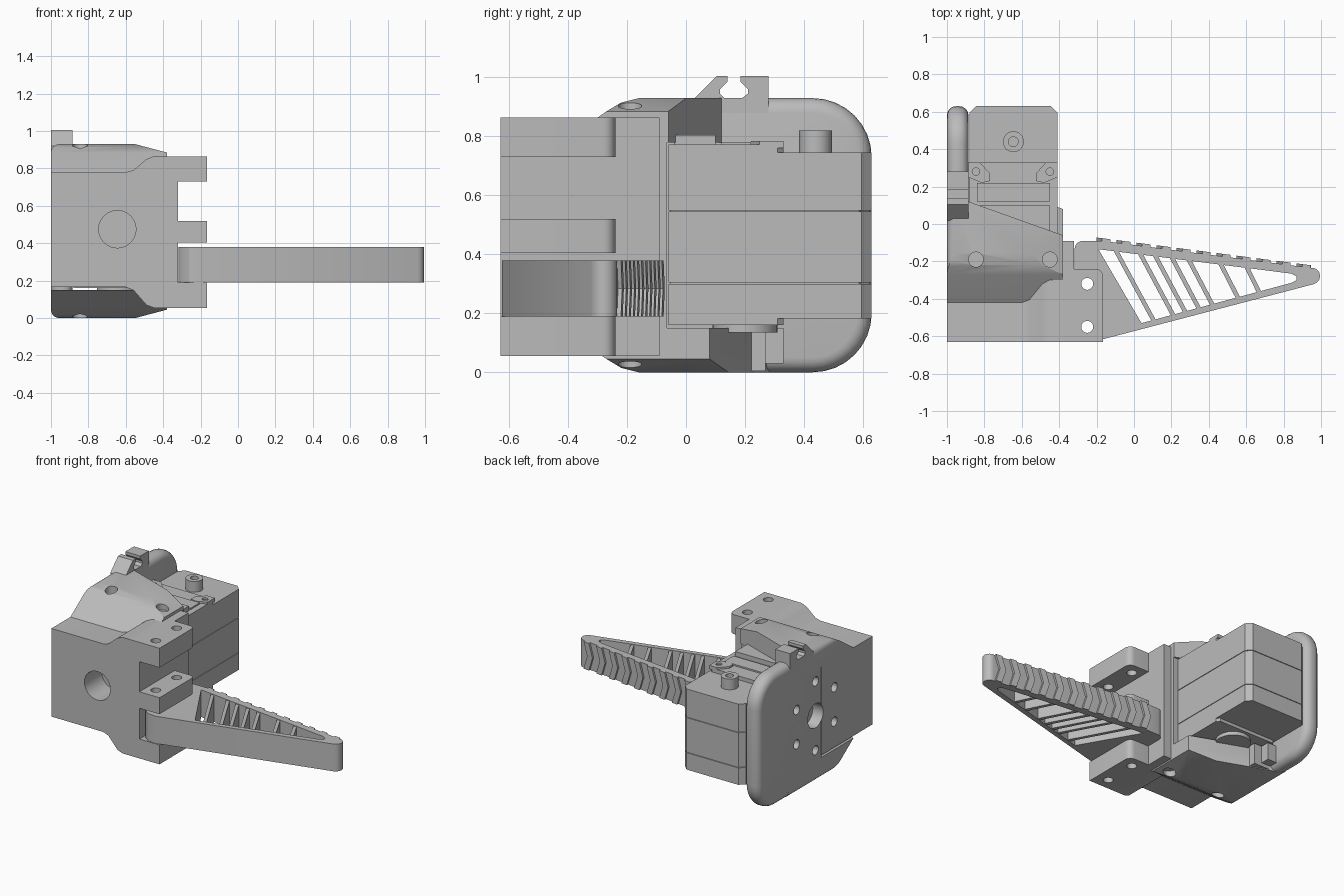
import bpy, bmesh, math
from mathutils import Vector

old = bpy.data.objects.get("Cube")
if old:
    bpy.data.objects.remove(old)

grey = bpy.data.materials.new("plain grey")
grey.use_nodes = True
COLOUR = (0.5, 0.5, 0.5, 1)
grey.diffuse_color = COLOUR
grey.node_tree.nodes["Principled BSDF"].inputs["Base Color"].default_value = COLOUR
parts = []
MID = 0.465  # height of the mirror plane of the housing


def place(axis, a, b, c):
    return {"x": (c, a, b), "y": (a, c, b), "z": (a, b, c)}[axis]


def prism(name, pts, axis, lo, hi, planes=(), bevel=0):
    """Extrude a 2D profile along an axis, then slice it by planes."""
    bm = bmesh.new()
    rings = [[bm.verts.new(place(axis, a, b, c)) for a, b in pts] for c in (lo, hi)]
    n = len(pts)
    for ring in rings:
        bm.faces.new(ring)
    for i in range(n):
        j = (i + 1) % n
        bm.faces.new((rings[0][i], rings[0][j], rings[1][j], rings[1][i]))
    for co, no in planes:
        geom = bm.verts[:] + bm.edges[:] + bm.faces[:]
        cut = bmesh.ops.bisect_plane(bm, geom=geom, plane_co=co, plane_no=no, clear_outer=True)
        edges = [e for e in cut["geom_cut"] if isinstance(e, bmesh.types.BMEdge)]
        if edges:
            bmesh.ops.contextual_create(bm, geom=edges)
    bmesh.ops.recalc_face_normals(bm, faces=bm.faces)
    mesh = bpy.data.meshes.new(name)
    bm.to_mesh(mesh)
    bm.free()
    mesh.materials.append(grey)
    ob = bpy.data.objects.new(name, mesh)
    bpy.context.collection.objects.link(ob)
    parts.append(ob)
    if bevel:
        mod = ob.modifiers.new("round", "BEVEL")
        mod.width, mod.segments, mod.angle_limit = bevel, 5, math.radians(50)
        apply(ob, mod)
    return ob


def apply(ob, mod):
    bpy.context.view_layer.objects.active = ob
    bpy.ops.object.modifier_apply(modifier=mod.name)


def arc(cx, cy, r, start, end, n=8):
    steps = [math.radians(start + (end - start) * i / n) for i in range(n + 1)]
    return [(cx + r * math.cos(t), cy + r * math.sin(t)) for t in steps]


def box(name, x, y, z, **kw):
    return prism(name, [(x[0], y[0]), (x[1], y[0]), (x[1], y[1]), (x[0], y[1])], "z", *z, **kw)


def disc(name, a, b, r, axis, lo, hi, n=24):
    return prism(name, arc(a, b, r, 0, 360 * (n - 1) / n, n - 1), axis, lo, hi)


def drill(targets, holes):
    """Cut round holes (a, b, radius, axis, lo, hi) out of parts."""
    for hole in holes:
        cutter = disc("cutter", *hole)
        parts.remove(cutter)
        cutter.hide_render = True
        for ob in targets:
            mod = ob.modifiers.new("hole", "BOOLEAN")
            mod.operation, mod.solver, mod.object = "DIFFERENCE", "EXACT", cutter
            apply(ob, mod)
        bpy.data.objects.remove(cutter)


# Front block of the housing
core = prism("front_block", [(-1, .165), (-.6, .165), (-.56, .15), (-.49, .07), (-.45, .055), (-.38, .055),
             (-.38, .865), (-.45, .865), (-.49, .85), (-.56, .79), (-.6, .78), (-1, .78)], "y", -.63, -.065)
flange = box("mount_flange", (-.39, -.32), (-.63, -.09), (.055, .865))


# Hood: rounded section with sloped front and slanted back edge
def slope(y0, z0, y1, z1, up):
    no = Vector((0, -(z1 - z0), y1 - y0))
    return ((0, y0, MID + up * (z0 - MID)), (0, no.y, up * no.z))


section = ([(-.38, MID), (-.38, .885), (-.55, .93)] + arc(-.955, .885, .045, 90, 180, 5) + [(-1, MID)])
lower = [(x, 2 * MID - z) for x, z in section]
fronts = ((-.42, .78, -.27, .885), (-.27, .885, -.22, .915), (-.22, .915, -.16, .93))
hood = []
for name, prof, up, near, far in (("hood_top", section, 1, -.06, .12), ("hood_bottom", lower, -1, .08, .27)):
    planes = [slope(*f, up) for f in fronts]
    planes.append(((-.38, near, 0), (far - near, .505, 0)))
    planes.append(((0, 0, MID + up * .315), (0, 0, -up)))
    hood.append(prism(name, prof, "y", -.43, .3, planes))

# Side plate with rounded rim
plate_outline = ([(-.1, 0)] + arc(.43, .2, .2, -90, 0) + arc(.43, .73, .2, 0, 90) + [(-.1, .93)])
plate = prism("side_plate", plate_outline, "x", -1, -.885, bevel=.05)

# Cable clip on top, and a small one below
prism("top_clip", [(.02, .92), (.105, 1.005), (.14, 1.005), (.14, .985), (.115, .96), (.115, .945), (.13, .93),
      (.19, .93), (.21, .945), (.21, .96), (.185, .985), (.185, 1.005), (.28, 1.005), (.28, .88), (.02, .88)],
      "x", -1, -.885)
box("bottom_clip", (-.9, -.76), (.2, .27), (.005, .15))
box("bottom_clip_lip", (-.9, -.82), (.27, .33), (.03, .15))

# Prongs that hold the finger
prong_outline = [(-.33, -.63), (-.165, -.63)] + arc(-.205, -.28, .04, 0, 90, 5) + [(-.33, -.24)]
prongs = [prism("prong", prong_outline, "z", *z) for z in ((.055, .19), (.405, .52), (.73, .865))]

# Finger with a triangular window
outline = ([(-.2, -.625), (-.26, -.62), (-.3, -.59), (-.318, -.55)] + arc(-.273, -.135, .045, 180, 90, 5)
           + [(-.17, -.09), (.95, -.235)] + arc(.95, -.278, .045, 75, -75, 6))
finger = prism("finger", outline, "z", .19, .38)
window = prism("window_cutter", [(-.19, -.135), (.84, -.265), (.87, -.28), (.87, -.3), (.84, -.315), (.04, -.53)],
               "z", .1, .5)
parts.remove(window)
window.hide_render = True
mod = finger.modifiers.new("window", "BOOLEAN")
mod.operation, mod.solver, mod.object = "DIFFERENCE", "EXACT", window
apply(finger, mod)
bpy.data.objects.remove(window)

# Slanted ribs across the window
for x in (-.1, .03, .11, .2, .29, .46, .6):
    top = -.135 - .126 * (x + .19)
    drop = (top + .542 - .269 * x) / (1 + .269 * .57)
    x1, y1 = x + .57 * drop, top - drop
    prism("finger_rib", [(x - .013, top + .01), (x + .013, top + .01), (x1 + .013, y1 - .01),
                         (x1 - .013, y1 - .01)], "z", .195, .375)

# Chevron grip teeth along the back edge of the finger
for i in range(11):
    x = -.17 + .107 * i
    tooth = prism("grip_tooth", [(x, .19), (x + .045, .19), (x + .015, .285), (x + .045, .38), (x, .38),
                                 (x - .03, .285)], "y", -.012, .014)
    for v in tooth.data.vertices:
        v.co.y += -.09 - .1295 * (v.co.x + .17)

# Bolt holes, front hole and side plate holes
bolts = [(-.25, y, .032, "z", 0, 1) for y in (-.32, -.55)]
drill(prongs + [finger], bolts)
drill([core], [(-.645, .475, .1, "y", -.7, -.44)])
for x in (-.845, -.45):
    drill([hood[0]], [(x, -.19, .04, "z", .87, 1)])
    drill([hood[1]], [(x, -.19, .04, "z", -.1, .06)])
ring = [(.24 * math.cos(math.radians(t)), MID + .24 * math.sin(math.radians(t)), .032, "x", -1.1, -.92)
        for t in range(30, 390, 60)]
drill([plate, core] + hood, [(0, MID, .085, "x", -1.1, -.92)] + ring)


# Servo motor: stacked case layers with fine seams
def case(name, grow, lo, hi, y0=-.06, y1=.63, c=.035):
    a, b, y0, y1 = -.88 - grow, -.41 + grow, y0 - grow, y1 + grow
    return prism(name, [(a, y0), (b, y0), (b, y1 - c), (b - c, y1), (a + c, y1), (a, y1 - c)], "z", lo, hi)


case("motor_core", -.008, .19, .73)
for name, lo, hi in (("motor_base", .182, .3), ("motor_middle", .304, .545), ("motor_cover", .549, .745)):
    case(name, 0, lo, hi)
case("motor_step_top", 0, .74, .772, y1=.33, c=.02)
case("motor_step_bottom", 0, .16, .19, y1=.33, c=.02)
horn = disc("motor_horn", -.645, .44, .056, "z", .74, .82)
drill([horn], [(-.645, .44, .026, "z", .77, .9)])
disc("motor_boss", -.645, .2, .11, "z", .135, .17, 32)
box("motor_socket", (-.84, -.45), (-.04, .1), (.76, .805))
box("motor_ridge", (-.84, -.45), (.12, .22), (.76, .782))
for x, s in ((-.845, 1), (-.45, -1)):
    ear = prism("motor_ear", [(x - s * .04, .33), (x + s * .02, .33), (x + s * .075, .27), (x + s * .075, .23),
                              (x + s * .03, .22), (x - s * .04, .25)], "z", .76, .785)
    drill([ear], [(x, .28, .02, "z", .774, .9)])

# Smooth rounded areas and keep hard edges
bpy.ops.object.select_all(action="DESELECT")
for ob in parts:
    ob.select_set(True)
bpy.context.view_layer.objects.active = parts[0]
bpy.ops.object.shade_smooth_by_angle(angle=math.radians(32))
